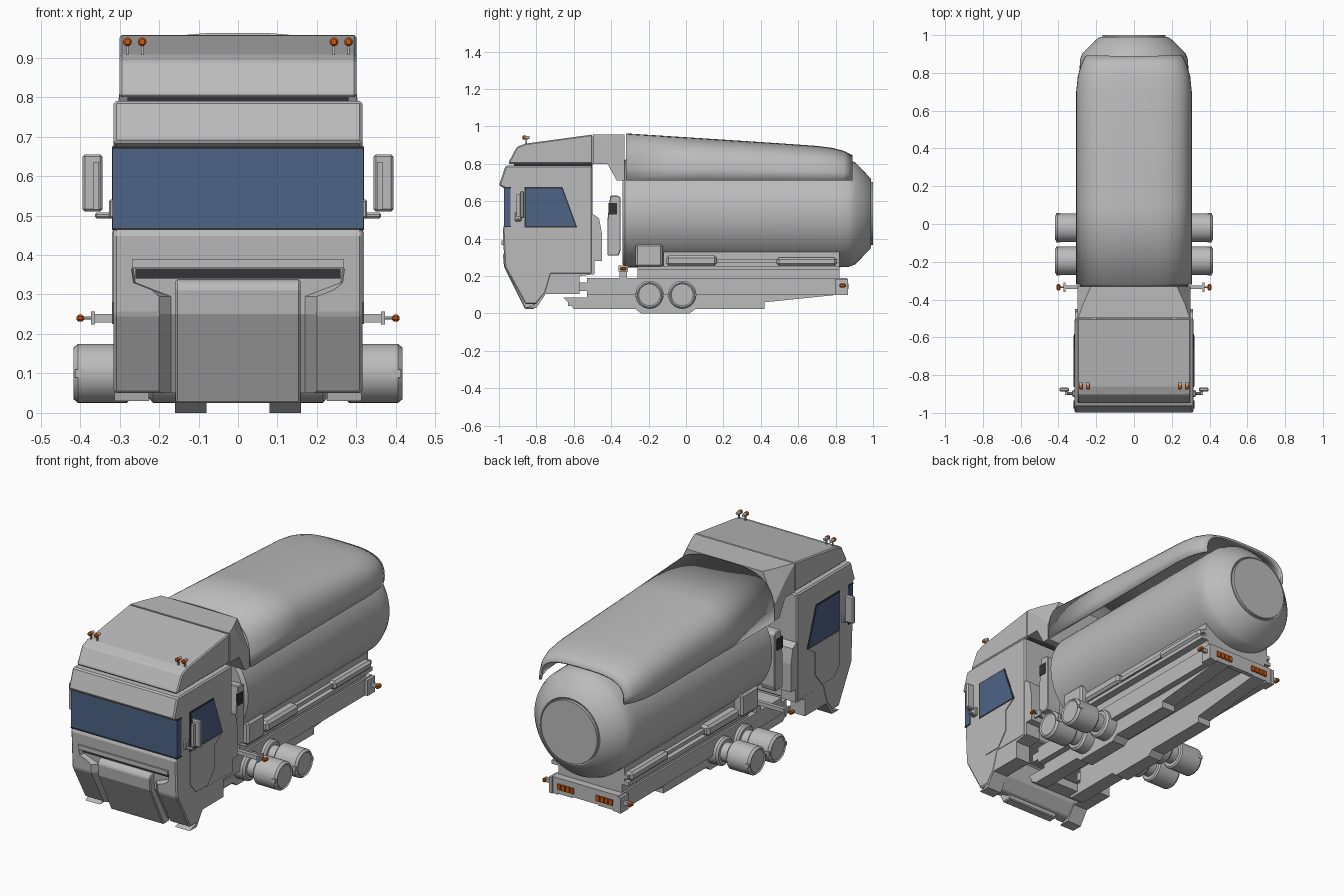
import bpy, bmesh, math
from mathutils import Vector, Matrix

def mat(name, r, g, b):
    m = bpy.data.materials.new(name)
    m.diffuse_color = (r, g, b, 1)
    return m

GREY = mat("light grey paint", 0.5, 0.5, 0.5)
BLUE = mat("blue glass", 0.075, 0.125, 0.235)
ORANGE = mat("orange lamp", 0.6, 0.1, 0.005)
DARK = mat("dark trim", 0.035, 0.035, 0.04)

def finish(name, bm, m, smooth=None, bevel=0):
    bmesh.ops.recalc_face_normals(bm, faces=bm.faces)
    me = bpy.data.meshes.new(name)
    bm.to_mesh(me)
    bm.free()
    o = bpy.data.objects.new(name, me)
    bpy.context.collection.objects.link(o)
    me.materials.append(m)
    if smooth:
        bpy.ops.object.select_all(action='DESELECT')
        o.select_set(True)
        bpy.context.view_layer.objects.active = o
        bpy.ops.object.shade_smooth_by_angle(angle=math.radians(smooth))
    if bevel:
        b = o.modifiers.new("bevel", 'BEVEL')
        b.width, b.segments, b.limit_method = bevel, 1, 'ANGLE'
        b.angle_limit = math.radians(25)
    return o

def loft(name, rings, m=GREY, closed=True, **kw):
    """Skin a row of equal-length cross-sections."""
    bm = bmesh.new()
    vs = [[bm.verts.new(p) for p in r] for r in rings]
    n = len(rings[0])
    for a, b in zip(vs, vs[1:]):
        for i in range(n if closed else n - 1):
            j = (i + 1) % n
            bm.faces.new((a[i], a[j], b[j], b[i]))
    if closed:
        bm.faces.new(vs[0])
        bm.faces.new(vs[-1])
    return finish(name, bm, m, **kw)

def prism(name, yz, x0, x1, m=GREY, **kw):
    return loft(name, [[(x, y, z) for y, z in yz] for x in (x0, x1)], m, **kw)

def box(name, x, y, z, m=GREY, **kw):
    return prism(name, [(y[0], z[0]), (y[1], z[0]), (y[1], z[1]), (y[0], z[1])], x[0], x[1], m, **kw)

def lathe(name, prof, centre, axis, m=GREY, n=48, smooth=30):
    """Turn a (position, radius) profile about the x or y axis."""
    rings = []
    for t, r in prof:
        ring = []
        for i in range(n):
            a = 2 * math.pi * i / n
            p = (t, r * math.cos(a), r * math.sin(a)) if axis == 'x' else (r * math.cos(a), t, r * math.sin(a))
            ring.append(Vector(p) + Vector(centre))
        rings.append(ring)
    return loft(name, rings, m, smooth=smooth)

# ---- cab body with recessed grille channels
front = [(-0.965, 0.79), (-1.0, 0.685), (-0.97, 0.67), (-0.97, 0.465), (-0.98, 0.455), (-0.97, 0.25)]
cab = prism("cab_body", front + [(-0.86, 0.05), (-0.80, 0.05), (-0.75, 0.11), (-0.72, 0.21), (-0.5, 0.21),
            (-0.5, 0.79)], -0.315, 0.315, bevel=0.008)

def front_y(z):
    return -0.97 - 0.01 * (z - 0.25) / 0.2 if z >= 0.25 else -0.97 + 0.11 * (0.25 - z) / 0.2

rings = []
for z, w in [(-0.02, 0.2), (0.25, 0.2), (0.295, 0.2), (0.33, 0.265), (0.365, 0.27)]:
    y, e = front_y(z), 0.03 if w < 0.25 else 0.005
    rings.append([(-w - e, y - 0.03, z), (w + e, y - 0.03, z), (w - e, y + 0.03, z), (-w + e, y + 0.03, z)])
cutter = loft("grille_cutter", rings)
cutter.hide_render = True
cutter.hide_viewport = False
cutter.display_type = 'WIRE'
bo = cab.modifiers.new("grille", 'BOOLEAN')
bo.operation, bo.object, bo.solver = 'DIFFERENCE', cutter, 'EXACT'

prism("grille_lip", [(-0.986, 0.39), (-0.986, 0.367), (-0.93, 0.367), (-0.93, 0.39)], -0.268, 0.268)
box("grille_slot", (-0.26, 0.26), (-0.953, -0.935), (0.34, 0.367), DARK)
prism("bumper_panel", [(-0.93, 0.34), (-0.965, 0.335), (-0.979, 0.315), (-0.973, 0.25), (-0.862, 0.025),
      (-0.81, 0.025), (-0.81, 0.34)], -0.158, 0.158, bevel=0.005)

# ---- windscreen, wrapping round the corners
box("windscreen", (-0.318, 0.318), (-0.974, -0.937), (0.467, 0.669), BLUE)
for z in (0.463, 0.669):
    box("windscreen_trim", (-0.319, 0.319), (-0.977, -0.935), (z, z + 0.006), DARK)

window = [(-0.855, 0.668), (-0.665, 0.668), (-0.592, 0.468), (-0.855, 0.468)]
frame = [(-0.863, 0.675), (-0.66, 0.675), (-0.582, 0.461), (-0.863, 0.461)]
door = [(-0.86, 0.46), (-0.86, 0.28), (-0.81, 0.225), (-0.71, 0.225), (-0.65, 0.30), (-0.65, 0.42), (-0.59, 0.46)]
skirt = [(-0.80, 0.05), (-0.86, 0.03), (-0.80, 0.03), (-0.75, 0.105), (-0.57, 0.105), (-0.57, 0.2), (-0.49, 0.21),
         (-0.49, 0.28), (-0.45, 0.28), (-0.45, 0.43), (-0.465, 0.51), (-0.497, 0.53), (-0.52, 0.53), (-0.6, 0.25),
         (-0.8, 0.2)]
for s in (-1, 1):
    def sbox(name, x, y, z, m=GREY, **kw):
        box(name, (s * x[0], s * x[1]), y, z, m, **kw)
    def sprism(name, yz, x0, x1, m=GREY, **kw):
        prism(name, yz, s * x0, s * x1, m, **kw)
    # cab side details
    sprism("window_frame", frame, 0.31, 0.317, DARK)
    sprism("side_window", window, 0.31, 0.319, BLUE)
    sprism("door_panel", door, 0.31, 0.319)
    sprism("cab_skirt", skirt, 0.225, 0.313)
    # mirror with bent arm
    sbox("mirror", (0.343, 0.394), (-0.888, -0.866), (0.51, 0.655), bevel=0.006)
    sbox("mirror_spine", (0.352, 0.366), (-0.905, -0.888), (0.515, 0.635))
    sbox("mirror_arm", (0.318, 0.362), (-0.905, -0.89), (0.493, 0.507), bevel=0.004)
    sbox("mirror_mount", (0.31, 0.327), (-0.915, -0.88), (0.493, 0.54), bevel=0.004)
    # roof lamps
    for x in (0.243, 0.28):
        sbox("roof_lamp_stalk", (x - 0.003, x + 0.003), (-0.858, -0.85), (0.90, 0.935))
        lathe("roof_lamp", [(-0.875, 0.007), (-0.87, 0.011), (-0.856, 0.011)], (s * x, 0, 0.94), 'y', ORANGE, 16)
        lathe("roof_lamp_back", [(-0.856, 0.009), (-0.836, 0.008)], (s * x, 0, 0.94), 'y', GREY, 16)
    # vent stack behind the cab
    sprism("vent_stack", [(-0.42, 0.31), (-0.36, 0.31), (-0.35, 0.34), (-0.35, 0.62), (-0.365, 0.63), (-0.405, 0.63),
           (-0.42, 0.5)], 0.2, 0.285, bevel=0.004)
    sbox("vent_grille", (0.28, 0.289), (-0.415, -0.368), (0.53, 0.592), DARK)
    # side marker lamps
    sbox("marker_arm", (0.15, 0.37), (-0.345, -0.325), (0.229, 0.25))
    sbox("marker_box", (0.362, 0.372), (-0.36, -0.31), (0.224, 0.257))
    sbox("marker_post", (0.15, 0.2), (-0.355, -0.315), (0.18, 0.23))
    lathe("marker_stem", [(s * 0.37, 0.004), (s * 0.395, 0.004)], (0, -0.335, 0.24), 'x', GREY, 12)
    sbox("marker_lamp", (0.39, 0.409), (-0.352, -0.318), (0.231, 0.249), ORANGE, bevel=0.005)
    # air tanks on short axles
    for y in (-0.195, -0.02):
        lathe("tank_drum", [(s * a, r) for a, r in ((0.275, 0.068), (0.282, 0.075), (0.405, 0.075), (0.417, 0.065),
              (0.412, 0.058))], (0, y, 0.1), 'x', n=32)
        lathe("tank_axle", [(s * 0.16, 0.05), (s * 0.28, 0.05)], (0, y, 0.1), 'x', n=24)
        lathe("tank_collar", [(s * 0.16, 0.075), (s * 0.215, 0.075), (s * 0.225, 0.065)], (0, y, 0.1), 'x', n=32)
        for dy in (-0.07, 0.07):
            sbox("drum_clip", (0.39, 0.413), (y + dy - 0.007, y + dy + 0.007), (0.09, 0.11))
    # chassis rails
    sbox("outer_rail", (0.165, 0.2), (-0.53, 0.86), (0.10, 0.185))
    sprism("wedge_rail", [(-0.53, 0.185), (-0.53, 0.085), (-0.655, 0.085), (-0.6, 0.025), (-0.27, 0.025),
           (-0.24, 0.0), (0.02, 0.0), (0.05, 0.025), (0.42, 0.025), (0.42, 0.06), (0.86, 0.105), (0.86, 0.185)],
           0.08, 0.16)
    sbox("cab_link", (0.1, 0.2), (-0.575, -0.52), (0.12, 0.165))
    # side lockers
    sprism("tall_locker", [(-0.27, 0.25), (-0.125, 0.25), (-0.125, 0.37), (-0.27, 0.37)], 0.14, 0.25, bevel=0.01)
    sbox("long_locker", (0.18, 0.25), (-0.105, 0.165), (0.255, 0.31), bevel=0.012)
    sbox("rear_locker", (0.18, 0.24), (0.485, 0.805), (0.255, 0.30), bevel=0.012)
    sbox("locker_shelf", (0.18, 0.225), (0.16, 0.82), (0.27, 0.29))
    # rear lights and outriggers
    for i in range(4):
        x = 0.067 + i * 0.026
        sbox("rear_lamp", (x, x + 0.02), (0.86, 0.868), (0.13, 0.16), ORANGE)
    sbox("rear_bracket", (0.195, 0.215), (0.80, 0.865), (0.10, 0.185))
    sbox("rear_arm", (0.2, 0.25), (0.83, 0.845), (0.14, 0.16))
    sbox("rear_marker", (0.245, 0.265), (0.82, 0.855), (0.14, 0.16), ORANGE, bevel=0.005)
    sbox("frame_post", (0.15, 0.19), (0.78, 0.82), (0.18, 0.24))

# ---- chassis deck
box("chassis_deck", (-0.2, 0.2), (-0.53, 0.86), (0.165, 0.19))
box("rear_bar", (-0.2, 0.2), (0.835, 0.86), (0.11, 0.18))
box("front_crossbar", (-0.16, 0.16), (-0.63, -0.55), (0.04, 0.085))
box("subframe", (-0.19, 0.19), (-0.26, 0.82), (0.18, 0.235))
box("platform", (-0.23, 0.23), (-0.26, 0.82), (0.235, 0.255))
box("tank_cradle", (-0.205, 0.205), (-0.12, 0.82), (0.25, 0.33))

# ---- roof fairing
prism("roof_fairing", [(-0.95, 0.80), (-0.945, 0.815), (-0.905, 0.89), (-0.86, 0.908), (-0.5, 0.957), (-0.5, 0.80)],
      -0.3, 0.3, bevel=0.006)
box("roof_gap", (-0.28, 0.28), (-0.92, -0.5), (0.785, 0.805), DARK)
rings = []
for y, zb, zs, xt in [(-0.497, 0.80, 0.95, 0.295), (-0.42, 0.80, 0.89, 0.268), (-0.37, 0.71, 0.84, 0.245),
                      (-0.33, 0.71, 0.80, 0.228)]:
    rings.append([(0.3, y, zb), (0.3, y, zs), (xt, y, 0.957), (-xt, y, 0.957), (-0.3, y, zs), (-0.3, y, zb)])
loft("fairing_rear", rings)

# ---- tank cover shell
rings = []
for y, w, top in [(-0.32, 0.3, 0.957), (0.1, 0.3, 0.93), (0.5, 0.3, 0.904), (0.7, 0.3, 0.89), (0.78, 0.292, 0.88),
                  (0.84, 0.275, 0.864), (0.888, 0.25, 0.84)]:
    ring = []
    for i in range(25):
        a = math.pi * i / 24
        c, q = math.cos(a), math.sin(a)
        ring.append((math.copysign(w * abs(c) ** 0.62, c), y, 0.71 + (top - 0.71) * max(q, 0) ** 0.62))
    rings.append(ring)
cover = loft("tank_cover", rings, closed=False, smooth=35)
so = cover.modifiers.new("shell", 'SOLIDIFY')
so.thickness, so.offset = 0.012, 0
# ---- main tank
lathe("main_tank", [(-0.34, 0.27), (-0.325, 0.288), (0.82, 0.288), (0.87, 0.286), (0.905, 0.273), (0.985, 0.19),
      (0.99, 0.178), (0.985, 0.172)], (0, 0, 0.535), 'y', n=64, smooth=28)
lathe("tank_end_disc", [(0.95, 0.168), (1.0, 0.168)], (0, 0, 0.535), 'y', n=48)
